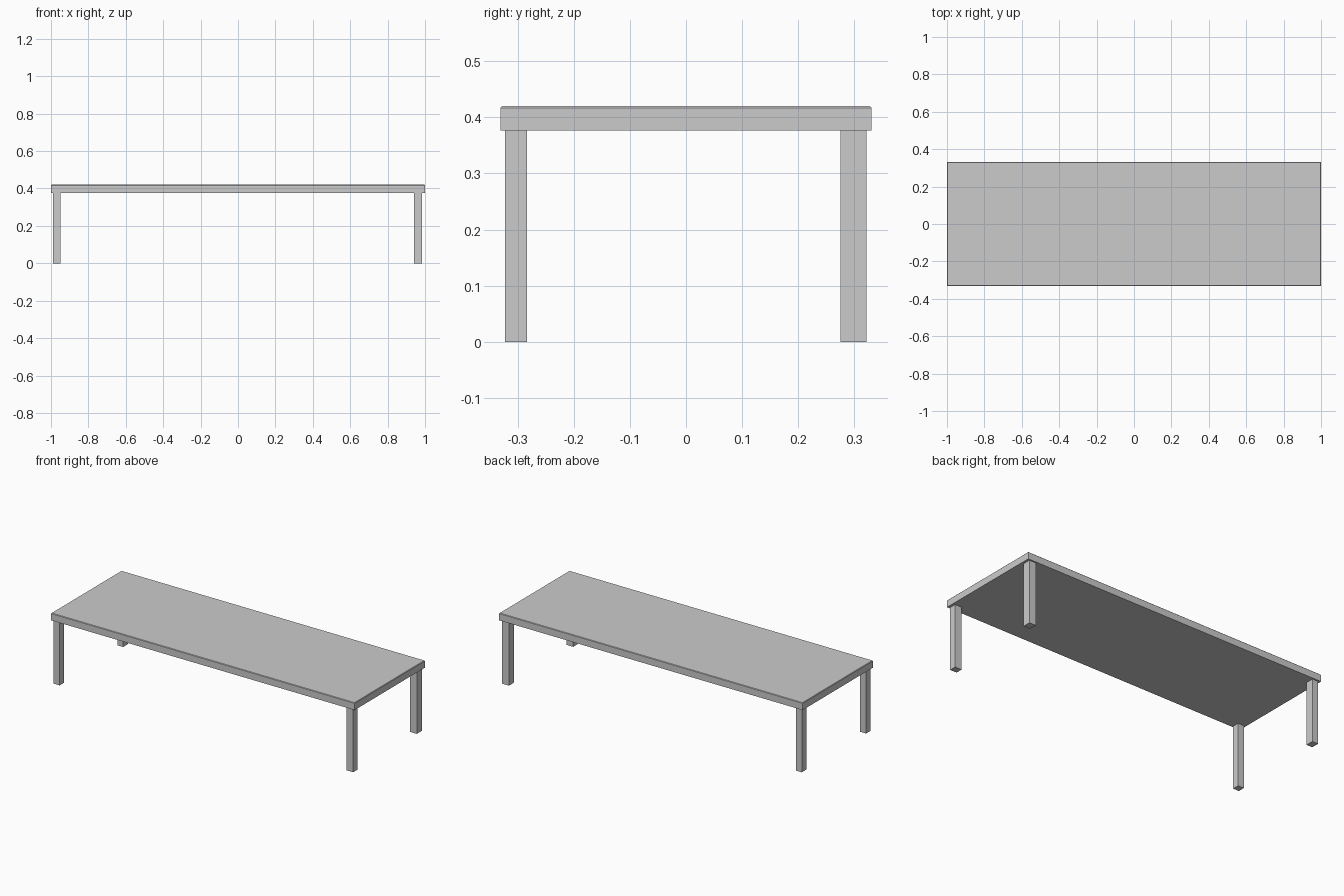
import bpy
import bmesh

if "Cube" in bpy.data.objects:
    bpy.data.objects.remove(bpy.data.objects["Cube"])


def box(name, x, y, z, chamfer=0.0):
    """Box from (min, max) ranges, optionally with a chamfered top rim."""
    bm = bmesh.new()
    bmesh.ops.create_cube(bm, size=1)
    for v in bm.verts:
        v.co = [r[0] if c < 0 else r[1] for c, r in zip(v.co, (x, y, z))]
    if chamfer:
        rim = [e for e in bm.edges if all(v.co.z == max(w.co.z for w in bm.verts) for v in e.verts)]
        bmesh.ops.bevel(bm, geom=rim, offset=chamfer, segments=1, affect='EDGES')
    mesh = bpy.data.meshes.new(name)
    bm.to_mesh(mesh)
    bm.free()
    obj = bpy.data.objects.new(name, mesh)
    bpy.context.collection.objects.link(obj)
    return obj


# Tabletop slab with a fine chamfer around the top
box("tabletop", (-1, 1), (-0.331, 0.331), (0.377, 0.42), 0.003)

# Four square legs; right and back ones are slightly thicker
leg_x = {"left": (-0.988, -0.949), "right": (0.941, 0.985)}
leg_y = {"front": (-0.323, -0.283), "back": (0.275, 0.322)}
for depth, y in leg_y.items():
    for side, x in leg_x.items():
        box(f"{depth}_{side}_leg", x, y, (0, 0.377))
